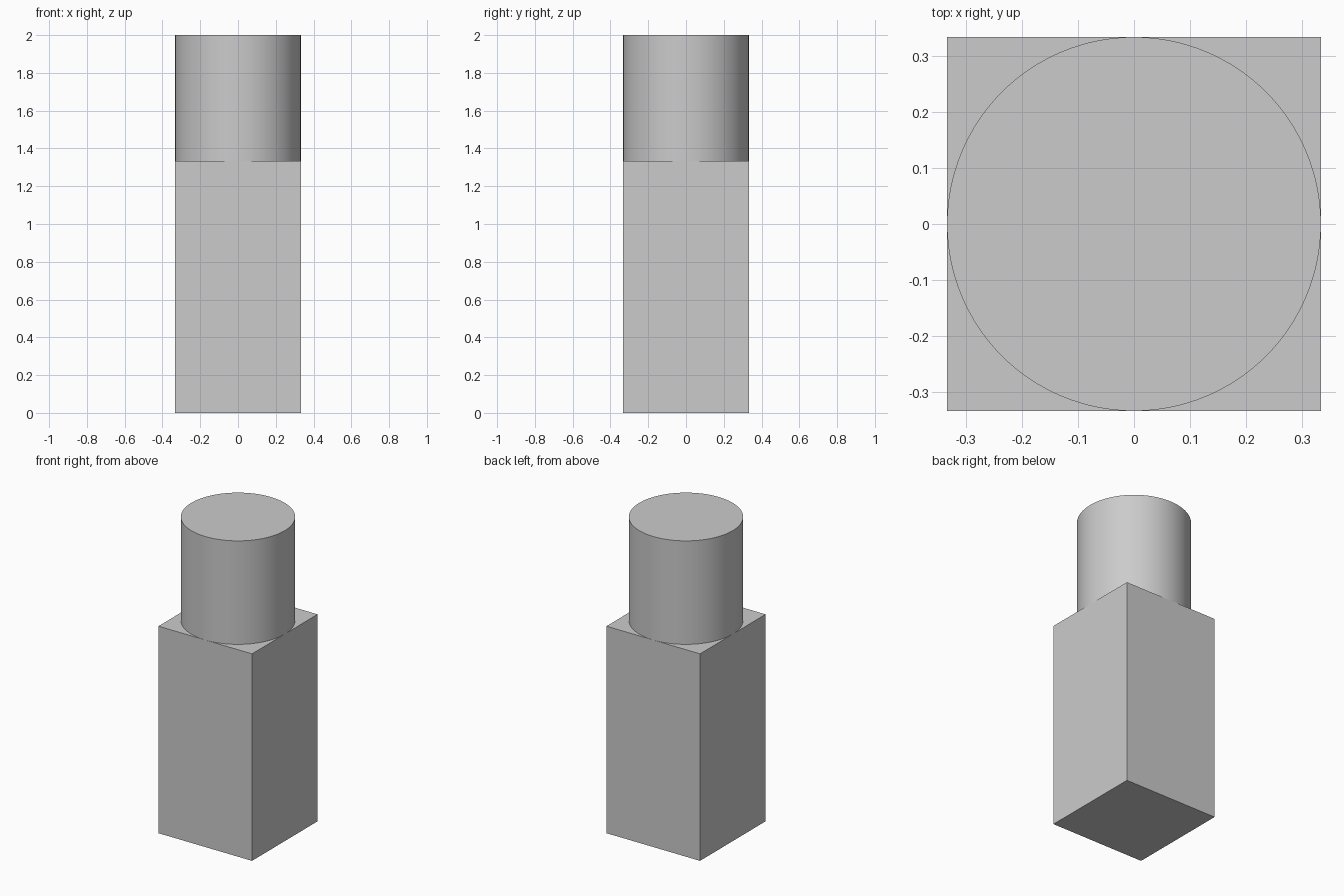
import bpy
import math

default = bpy.data.objects.get("Cube")
if default:
    bpy.data.objects.remove(default, do_unlink=True)

WIDTH = 2 / 3          # side of the base and diameter of the column
BASE_HEIGHT = 4 / 3
COLUMN_HEIGHT = 2 / 3

# Single light grey finish
grey = bpy.data.materials.new("light_grey")
grey.use_nodes = True
colour = (0.6, 0.6, 0.6, 1)
grey.diffuse_color = colour
grey.node_tree.nodes["Principled BSDF"].inputs["Base Color"].default_value = colour


def finish(name):
    obj = bpy.context.object
    obj.name = name
    obj.data.name = name
    obj.data.materials.append(grey)
    return obj


# Square base block
bpy.ops.mesh.primitive_cube_add(size=1, location=(0, 0, BASE_HEIGHT / 2))
base = finish("base_block")
base.scale = (WIDTH, WIDTH, BASE_HEIGHT)
bpy.ops.object.transform_apply(location=False, rotation=False, scale=True)

# Round column standing on the block
bpy.ops.mesh.primitive_cylinder_add(
    vertices=128, radius=WIDTH / 2, depth=COLUMN_HEIGHT,
    location=(0, 0, BASE_HEIGHT + COLUMN_HEIGHT / 2))
finish("round_column")
bpy.ops.object.shade_smooth_by_angle(angle=math.radians(30))
